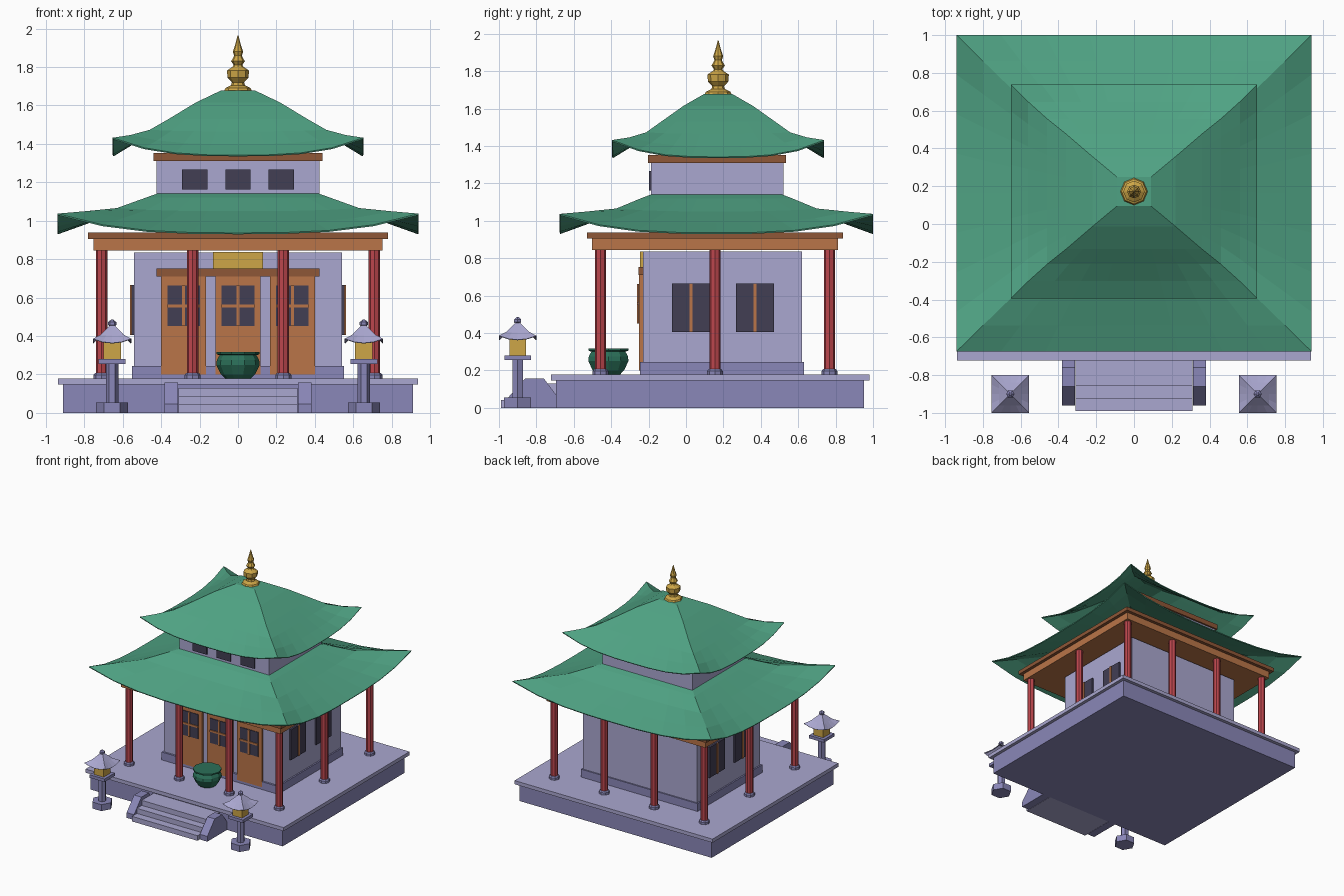
import bpy, bmesh, math

if "Cube" in bpy.data.objects:
    bpy.data.objects.remove(bpy.data.objects["Cube"])

CY = 0.163  # building centre in y


def mat(name, hexcol):
    m = bpy.data.materials.new(name)
    srgb = [int(hexcol[i:i + 2], 16) / 255 for i in (0, 2, 4)]
    m.diffuse_color = [c / 12.92 if c < 0.04045 else ((c + 0.055) / 1.055) ** 2.4 for c in srgb] + [1]
    m.use_nodes = True
    m.node_tree.nodes["Principled BSDF"].inputs["Base Color"].default_value = m.diffuse_color
    return m


LIGHT = mat("pale_lavender", "aaa7d0")
STONE = mat("mid_lavender", "8a87b8")
ROOF = mat("roof_green", "4fa283")
WOOD = mat("orange_wood", "ba7548")
TRIM = mat("brown_trim", "8f5737")
RED = mat("column_red", "bc464d")
GOLD = mat("gold", "cda647")
DARK = mat("dark_glass", "423e54")
URN = mat("urn_green", "2b7059")


def finish(bm, name, m):
    bmesh.ops.recalc_face_normals(bm, faces=bm.faces)
    me = bpy.data.meshes.new(name)
    bm.to_mesh(me)
    bm.free()
    me.materials.append(m)
    ob = bpy.data.objects.new(name, me)
    bpy.context.collection.objects.link(ob)
    return ob


def box(name, m, x0, x1, y0, y1, z0, z1):
    bm = bmesh.new()
    bmesh.ops.create_cube(bm, size=1)
    for v in bm.verts:
        v.co = ((x0 + x1) / 2 + v.co.x * (x1 - x0), (y0 + y1) / 2 + v.co.y * (y1 - y0),
                (z0 + z1) / 2 + v.co.z * (z1 - z0))
    return finish(bm, name, m)


def lathe(name, m, x, y, profile, n=8, turn=0.0):
    """Stack of n-sided rings (radius, z), capped at both ends."""
    bm = bmesh.new()
    rings = [[bm.verts.new((x + r * math.cos(turn + math.tau * i / n),
                            y + r * math.sin(turn + math.tau * i / n), z))
              for i in range(n)] for r, z in profile]
    for a, b in zip(rings, rings[1:]):
        for i in range(n):
            bm.faces.new((a[i], a[(i + 1) % n], b[(i + 1) % n], b[i]))
    bm.faces.new(rings[0])
    bm.faces.new(rings[-1])
    return finish(bm, name, m)


def roof(name, m, x, y, rings, n=8, power=3, thick=0.008):
    """Sweeping hipped roof: rings of (half_x, half_y, z, corner_lift), eaves first."""
    bm = bmesh.new()
    loops = []
    for hx, hy, z, lift in rings:
        loop = []
        for sx, sy, dx, dy in ((-1, -1, 1, 0), (1, -1, 0, 1), (1, 1, -1, 0), (-1, 1, 0, -1)):
            for i in range(n):
                t = 2 * i / n
                rise = lift * abs(t - 1) ** power
                loop.append(bm.verts.new((x + hx * (sx + dx * t), y + hy * (sy + dy * t), z + rise)))
        loops.append(loop)
    k = 4 * n
    for a, b in zip(loops, loops[1:]):
        for i in range(k):
            bm.faces.new((a[i], a[(i + 1) % k], b[(i + 1) % k], b[i]))
    bm.faces.new(loops[-1])
    ob = finish(bm, name, m)
    if ob.data.polygons[-1].normal.z < 0:
        ob.data.flip_normals()
    s = ob.modifiers.new("thickness", "SOLIDIFY")
    s.thickness = thick
    s.offset = -1
    return ob


# Platform
box("platform_body", STONE, -0.91, 0.91, -0.695, 0.952, 0, 0.147)
box("platform_slab", LIGHT, -0.937, 0.937, -0.722, 0.98, 0.147, 0.178)

# Entry steps with side cheeks
for i in range(3):
    box("step", LIGHT, -0.31, 0.31, -0.99 + 0.066 * i, -0.695, 0.0433 * i, 0.0433 * (i + 1))
for s in (-1, 1):
    bm = bmesh.new()
    outline = ((-0.96, 0), (-0.96, 0.045), (-0.86, 0.157), (-0.76, 0.157), (-0.695, 0.07), (-0.695, 0))
    f = bm.faces.new([bm.verts.new((s * 0.312, y, z)) for y, z in outline])
    ext = bmesh.ops.extrude_face_region(bm, geom=[f])
    for v in ext["geom"]:
        if isinstance(v, bmesh.types.BMVert):
            v.co.x += s * 0.07
    finish(bm, "step_cheek", STONE)

# Main hall
box("hall_base", STONE, -0.552, 0.552, -0.246, 0.631, 0.178, 0.245)
box("hall_wall", LIGHT, -0.54, 0.54, -0.23, 0.62, 0.245, 0.835)

# Doors with latticed windows
for x in (-0.283, 0, 0.283):
    box("door", WOOD, x - 0.117, x + 0.117, -0.25, -0.23, 0.2, 0.712)
    box("door_window", DARK, x - 0.085, x + 0.085, -0.255, -0.25, 0.452, 0.662)
    box("door_mullion", WOOD, x - 0.008, x + 0.008, -0.262, -0.254, 0.452, 0.662)
    box("door_crossbar", WOOD, x - 0.085, x + 0.085, -0.262, -0.254, 0.549, 0.565)
box("door_lintel", TRIM, -0.425, 0.425, -0.255, -0.225, 0.71, 0.752)
box("plaque", GOLD, -0.13, 0.13, -0.245, -0.228, 0.752, 0.837)

# Side windows
for s in (-1, 1):
    for y in (0.028, 0.369):
        xs = sorted((s * 0.538, s * 0.555))
        box("side_window", DARK, *xs, y - 0.102, y + 0.102, 0.405, 0.665)
        xs = sorted((s * 0.554, s * 0.561))
        box("side_mullion", WOOD, *xs, y - 0.008, y + 0.008, 0.405, 0.665)

# Veranda columns: four along front and back, three along the sides
spots = [(x, y) for x in (-0.71, -0.236, 0.236, 0.71) for y in (-0.457, 0.767)]
spots += [(-0.71, 0.155), (0.71, 0.155)]
for x, y in spots:
    lathe("column_base", STONE, x, y, [(0.042, 0.178), (0.042, 0.197), (0.034, 0.207)])
    lathe("column", RED, x, y, [(0.03, 0.2), (0.03, 0.848)])

# Beam above columns
box("beam", WOOD, -0.753, 0.753, -0.503, 0.813, 0.845, 0.905)
box("beam_cap", TRIM, -0.78, 0.78, -0.53, 0.84, 0.905, 0.938)

# Lower roof
roof("lower_roof", ROOF, 0, CY, [
    (0.94, 0.838, 0.937, 0.1), (0.8, 0.70, 0.987, 0.062), (0.63, 0.535, 1.05, 0.016),
    (0.48, 0.405, 1.12, 0.0), (0.38, 0.31, 1.156, 0.0)])

# Upper storey
box("upper_wall", LIGHT, -0.425, 0.425, -0.187, 0.52, 1.08, 1.315)
box("upper_cap", TRIM, -0.44, 0.44, -0.202, 0.535, 1.31, 1.353)
for x in (-0.226, 0, 0.226):
    box("upper_window", DARK, x - 0.066, x + 0.066, -0.197, -0.185, 1.163, 1.266)

# Upper roof
roof("upper_roof", ROOF, 0, 0.172, [
    (0.652, 0.567, 1.342, 0.09), (0.56, 0.475, 1.398, 0.048), (0.46, 0.385, 1.465, 0.008),
    (0.36, 0.305, 1.53, 0.0), (0.22, 0.185, 1.615, 0.0), (0.09, 0.077, 1.677, 0.0)])

# Gold finial
lathe("finial", GOLD, 0, 0.172, [
    (0.073, 1.675), (0.066, 1.69), (0.036, 1.705), (0.032, 1.72), (0.055, 1.745), (0.057, 1.782),
    (0.03, 1.8), (0.022, 1.81), (0.036, 1.83), (0.024, 1.85), (0.02, 1.86), (0.027, 1.88),
    (0.015, 1.915), (0.002, 1.965)])

# Urn on the veranda
lathe("urn", URN, 0, -0.415, [
    (0.065, 0.178), (0.088, 0.2), (0.113, 0.25), (0.11, 0.275), (0.096, 0.3),
    (0.112, 0.306), (0.112, 0.317)], n=10)

# Stone lanterns
for x in (-0.655, 0.655):
    y = -0.9
    lathe("lantern_foot", STONE, x, y, [(0.083, 0), (0.083, 0.055)], n=6)
    lathe("lantern_post", STONE, x, y, [(0.032, 0.055), (0.032, 0.257)], n=6)
    box("lantern_shelf", STONE, x - 0.07, x + 0.07, y - 0.07, y + 0.07, 0.255, 0.281)
    box("lantern_light", GOLD, x - 0.045, x + 0.045, y - 0.045, y + 0.045, 0.281, 0.372)
    roof("lantern_roof", LIGHT, x, y, [
        (0.1, 0.1, 0.364, 0.022), (0.06, 0.06, 0.405, 0.002), (0.012, 0.012, 0.456, 0)],
        n=4, power=2, thick=0.004)
    lathe("lantern_knob", STONE, x, y, [
        (0.006, 0.445), (0.022, 0.458), (0.022, 0.472), (0.006, 0.485)], n=6)
